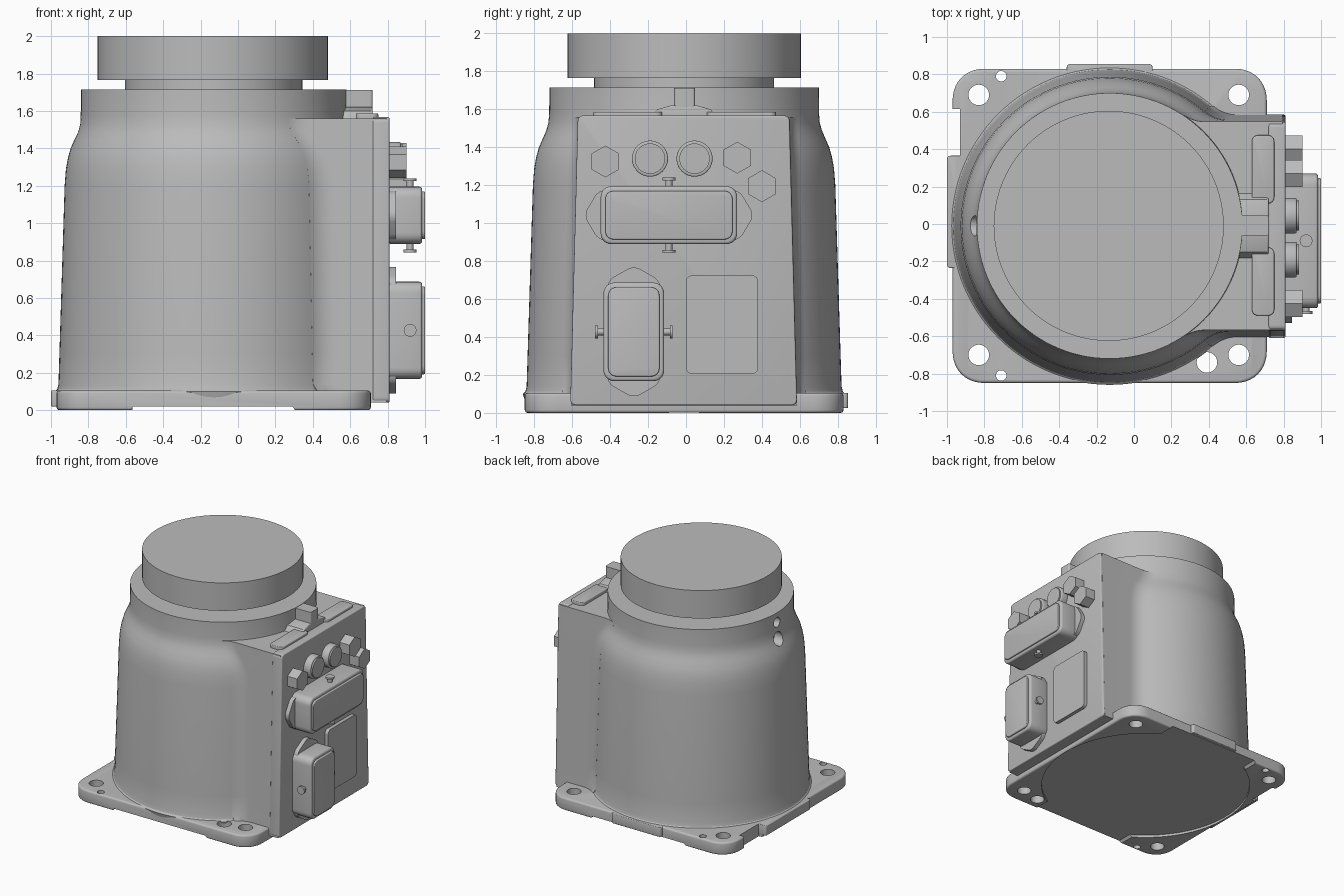
import bpy, bmesh, math
from mathutils import Vector

old = bpy.data.objects.get("Cube")
if old:
    bpy.data.objects.remove(old, do_unlink=True)

grey = bpy.data.materials.new("cast_grey")
grey.use_nodes = True
COLOUR = (0.5, 0.5, 0.5, 1)
grey.diffuse_color = COLOUR
grey.node_tree.nodes["Principled BSDF"].inputs["Base Color"].default_value = COLOUR

CX, CY = -0.13, -0.01      # axis of the round body
FACE = 0.81                # connector panel plane


def loft(name, loops):
    """Skin a stack of equal-length loops and cap both ends."""
    bm = bmesh.new()
    rings = [[bm.verts.new(p) for p in loop] for loop in loops]
    n = len(rings[0])
    for a, b in zip(rings, rings[1:]):
        for i in range(n):
            j = (i + 1) % n
            bm.faces.new((a[i], a[j], b[j], b[i]))
    bm.faces.new(rings[0][::-1])
    bm.faces.new(rings[-1])
    bmesh.ops.recalc_face_normals(bm, faces=bm.faces)
    me = bpy.data.meshes.new(name)
    bm.to_mesh(me)
    bm.free()
    me.materials.append(grey)
    ob = bpy.data.objects.new(name, me)
    bpy.context.collection.objects.link(ob)
    return ob


def place(p, axis, t):
    return {"x": (t, p[0], p[1]), "y": (p[0], t, p[1]), "z": (p[0], p[1], t)}[axis]


def apply(ob, kind, **settings):
    mod = ob.modifiers.new(kind, kind)
    for key, value in settings.items():
        setattr(mod, key, value)
    bpy.context.view_layer.objects.active = ob
    bpy.ops.object.modifier_apply(modifier=mod.name)


def prism(name, pts, axis, a, b, bevel=0):
    ob = loft(name, [[place(p, axis, t) for p in pts] for t in (a, b)])
    if bevel:
        apply(ob, "BEVEL", width=bevel, segments=3, limit_method="ANGLE",
              angle_limit=math.radians(50))
    return ob


def rounded(pts, r, steps=6):
    """Round every corner of a polygon."""
    out = []
    pts = [Vector(p) for p in pts]
    for i, p in enumerate(pts):
        a = p + (pts[i - 1] - p).normalized() * r
        b = p + (pts[(i + 1) % len(pts)] - p).normalized() * r
        for k in range(steps + 1):
            t = k / steps
            w = 0.8 * t * (1 - t) * 2          # close to a circular arc
            u, v = (1 - t) ** 2, t * t
            out.append((a * u + p * w + b * v) / (u + w + v))
    return out


def rect(u0, u1, v0, v1):
    return [(u0, v0), (u1, v0), (u1, v1), (u0, v1)]


def circle(u, v, r, n=40, turn=0):
    return [(u + r * math.cos(math.tau * i / n + turn),
             v + r * math.sin(math.tau * i / n + turn)) for i in range(n)]


def cut(ob, *cutters):
    for c in cutters:
        apply(ob, "BOOLEAN", operation="DIFFERENCE", object=c, solver="EXACT")
        bpy.data.objects.remove(c, do_unlink=True)


# Round tapered body with shoulder and collar
PROFILE = [(0.02, 0.825), (0.1, 0.85), (0.112, 0.837), (0.14, 0.83), (0.3, 0.825),
           (1.2, 0.797), (1.29, 0.79), (1.35, 0.779), (1.4, 0.765), (1.45, 0.743),
           (1.49, 0.726), (1.53, 0.715), (1.58, 0.711), (1.715, 0.71)]


def body_radius(z):
    for (z0, r0), (z1, r1) in zip(PROFILE, PROFILE[1:]):
        if z <= z1:
            return r0 + (r1 - r0) * (z - z0) / (z1 - z0)


body = loft("body", [[place(p, "z", z) for p in circle(CX, CY, r, 112)]
                     for z, r in PROFILE])
cut(body, prism("shoulder_drill", circle(CY, 1.5, 0.055), "x", -1.1, -0.78),
    prism("collar_drill", circle(CY, 1.635, 0.04), "x", -1.1, -0.76))

# Neck and turntable disc
prism("neck", circle(CX, CY, 0.475, 96), "z", 1.7, 1.78)
prism("turntable", circle(CX - 0.005, CY, 0.615, 112), "z", 1.765, 2.0)


# Connector housing, blended into the round body with a concave flare
def housing_section(z, flare=0.2):
    h = 0.595 - 0.038 * (z - 0.04) / 1.52
    r = body_radius(z)
    dx = math.sqrt((r + flare) ** 2 - (h + flare) ** 2)
    end = math.atan2(h + flare, -dx)
    half = [(0.795, h)]
    for k in range(9):
        a = math.pi / 2 + (end - math.pi / 2) * k / 8
        half.append((CX + dx + flare * math.cos(a), h + flare - flare * math.sin(a)))
    half.append((0.0, 0.3))
    return ([(x, CY + y, z) for x, y in half]
            + [(x, CY - y, z) for x, y in reversed(half)])


loft("connector_housing", [housing_section(z) for z in
     [0.04, 0.1, 0.14, 0.3, 0.8, 1.2, 1.29, 1.35, 1.4, 1.45, 1.49, 1.53, 1.56]])
prism("connector_panel",
      rounded([(-0.61, 0.04), (0.585, 0.04), (0.545, 1.567), (-0.57, 1.567)], 0.03),
      "x", 0.72, FACE, 0.008)

# Raised pads, flared foot and rib on the housing top
for side, (y0, y1) in {"right": (-0.49, -0.125), "left": (0.11, 0.475)}.items():
    prism(side + "_top_pad", rounded(rect(0.63, 0.75, y0, y1), 0.035), "z", 1.54, 1.587, 0.006)
prism("rib_foot", [(-0.19, 1.55), (0.17, 1.55), (0.13, 1.6), (0.06, 1.62),
                   (-0.08, 1.62), (-0.15, 1.6)], "x", 0.5, 0.72, 0.008)
prism("collar_rib", rounded(rect(0.4, 0.72, -0.062, 0.048), 0.015), "z", 1.55, 1.712)

# Base flange with mounting holes, edge notch and hollow underside
flange = prism("base_flange", rounded(rect(-0.97, 0.71, -0.85, 0.83), 0.17, 10),
               "z", 0, 0.105, 0.015)
holes = [(-0.83, 0.69, 0.055), (0.56, 0.69, 0.055), (-0.83, -0.7, 0.055),
         (0.56, -0.7, 0.055), (0.39, -0.74, 0.055), (-0.71, 0.79, 0.028),
         (-0.71, -0.81, 0.028)]
cut(flange, *[prism("drill", circle(x, y, r, 32), "z", -0.1, 0.3) for x, y, r in holes])
cut(flange, prism("notch", rect(-1.1, -0.93, 0.36, 0.615), "z", -0.1, 0.3),
    prism("hollow", circle(CX, CY, 0.832, 96), "z", -0.1, 0.02))
for y0, y1 in ((-1, -0.7), (0.7, 1)):
    cut(flange, prism("relief", [(-0.62, -0.05), (0.35, -0.05), (0.29, 0.02), (-0.56, 0.02)],
                      "y", y0, y1))
prism("side_locating_pad", rounded(rect(-1.0, -0.85, -0.235, 0.365), 0.02), "z", 0.02, 0.105, 0.006)
prism("back_locating_pad", rounded(rect(-0.36, 0.1, 0.7, 0.855), 0.02), "z", 0.025, 0.105, 0.006)

# Round glands and hexagonal plugs
for i, y in enumerate((-0.19, 0.045)):
    prism(f"gland_{i}", circle(y, 1.34, 0.095), "x", 0.79, 0.87, 0.008)
    prism(f"gland_cap_{i}", circle(y, 1.34, 0.08), "x", 0.86, 0.882)
for i, (y, z) in enumerate(((-0.425, 1.325), (0.27, 1.345), (0.4, 1.195))):
    prism(f"hex_plug_{i}", circle(y, z, 0.084, 6, math.pi / 2), "x", 0.79, 0.9)


# Rectangular connectors: pointed mounting flange, hood, lid and two locking pins
def connector(name, cy, cz, long, short, upright):
    def turn(pts):
        return [(cy + (v if upright else u), cz + (u if upright else v)) for u, v in pts]

    tip = long + 0.09
    pointed = [(-tip, 0), (-long - 0.01, -short + 0.02), (long + 0.01, -short + 0.02),
               (tip, 0), (long + 0.01, short - 0.02), (-long - 0.01, short - 0.02)]
    prism(name + "_flange", turn(rounded(pointed, 0.04)), "x", 0.79, 0.845)
    shell = rect(-long, long, -short, short)
    prism(name + "_hood", turn(rounded(shell, 0.06)), "x", 0.8, 0.985, 0.015)
    lid = rect(-long + 0.025, long - 0.025, -short + 0.025, short - 0.025)
    prism(name + "_lid", turn(rounded(lid, 0.045)), "x", 0.97, 1.0, 0.006)
    for s in (-1, 1):
        base = (cz if not upright else cy) + s * short
        axis = "y" if upright else "z"
        mid = (0.92, cz) if upright else (0.92, cy)
        prism(f"{name}_pin_{s}", circle(*mid, 0.018, 20), axis, base - s * 0.02, base + s * 0.04)
        prism(f"{name}_pin_head_{s}", circle(*mid, 0.034, 24), axis,
              base + s * 0.03, base + s * 0.045)


connector("upper_connector", -0.09, 1.042, 0.36, 0.153, False)
connector("lower_connector", -0.275, 0.427, 0.26, 0.16, True)

# Blank cover plate
prism("cover_plate", rounded(rect(0.0, 0.38, 0.205, 0.725), 0.035), "x", 0.79, 0.84)

# Smooth the curves, keep edges crisp
bpy.ops.object.select_all(action="DESELECT")
for ob in bpy.context.collection.objects:
    if ob.type == "MESH" and grey.name in ob.data.materials:
        ob.select_set(True)
        bpy.context.view_layer.objects.active = ob
bpy.ops.object.shade_smooth_by_angle(angle=math.radians(32))
